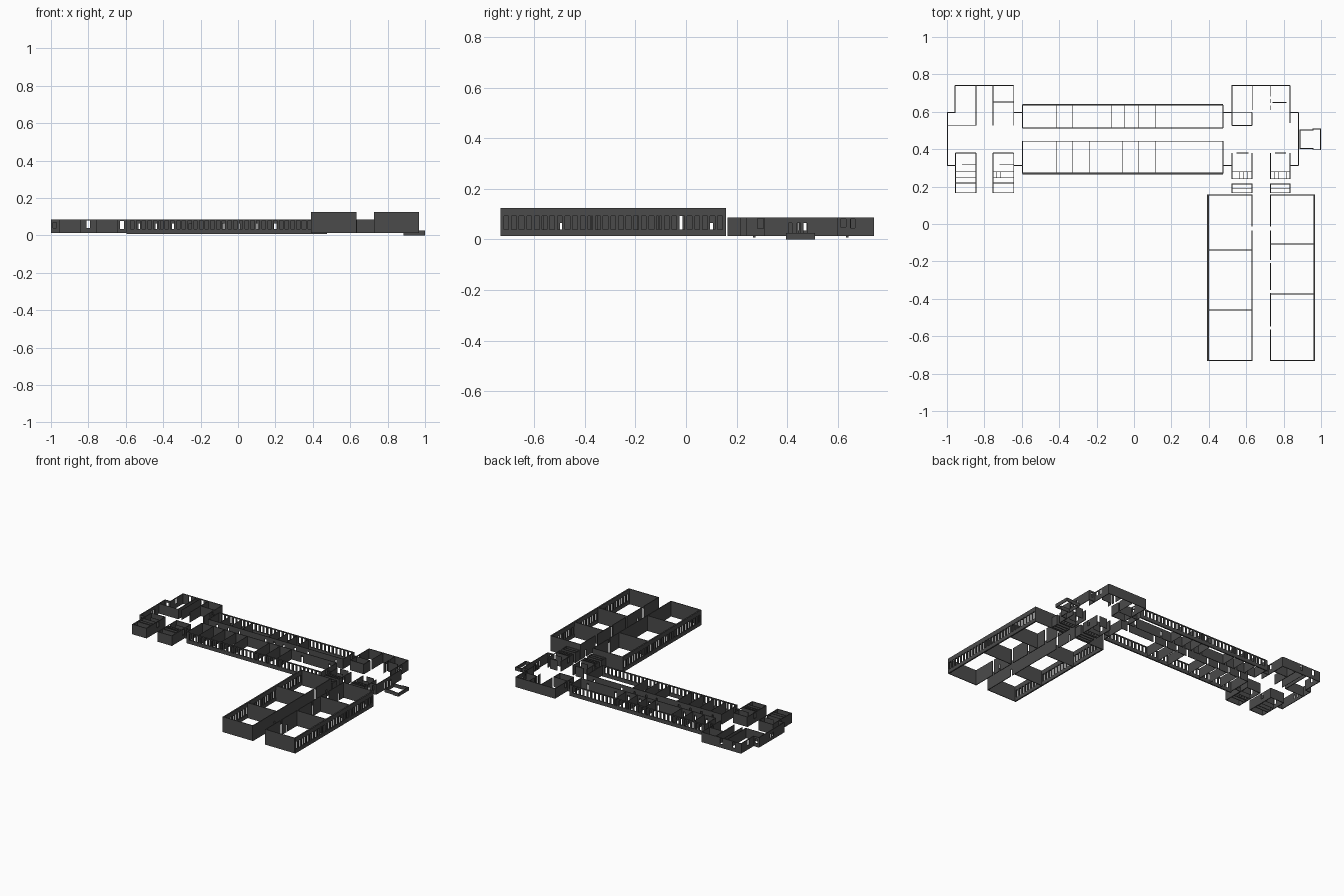
import bpy, bmesh

if "Cube" in bpy.data.objects:
    bpy.data.objects.remove(bpy.data.objects["Cube"])

GREY = bpy.data.materials.new("dark_grey")
GREY.diffuse_color = (0.07, 0.07, 0.07, 1)
GREY.use_nodes = True
GREY.node_tree.nodes["Principled BSDF"].inputs["Base Color"].default_value = GREY.diffuse_color
FLOOR, LOW, TALL = 0.014, 0.086, 0.124
DOOR = 0.064


def box(bm, x0, x1, y0, y1, z0, z1):
    v = [bm.verts.new((x, y, z)) for z in (z0, z1)
         for x, y in ((x0, y0), (x1, y0), (x1, y1), (x0, y1))]
    for f in ((3, 2, 1, 0), (4, 5, 6, 7), (0, 1, 5, 4),
              (1, 2, 6, 5), (2, 3, 7, 6), (3, 0, 4, 7)):
        bm.faces.new([v[i] for i in f])


def wall(bm, axis, at, a, b, top=LOW, t=0.005, holes=(), z0=FLOOR):
    """Wall along 'x' or 'y'; holes are (start, end, bottom, top)."""
    def piece(s, e, lo, hi):
        if e - s < 1e-4 or hi - lo < 1e-4:
            return
        if axis == 'x':
            box(bm, s, e, at - t / 2, at + t / 2, lo, hi)
        else:
            box(bm, at - t / 2, at + t / 2, s, e, lo, hi)
    cur = a
    for s, e, lo, hi in sorted(holes):
        piece(cur, s, z0, top)
        piece(s, e, z0, lo)
        piece(s, e, hi, top)
        cur = e
    piece(cur, b, z0, top)


def window_row(a, b, n, lo, hi, w=0.019):
    step = (b - a) / n
    return [(a + (i + .5) * step - w / 2, a + (i + .5) * step + w / 2, lo, hi)
            for i in range(n)]


def doors(centres, top=DOOR, w=0.014):
    return [(c - w / 2, c + w / 2, FLOOR, top) for c in centres]


def finish(bm, name):
    me = bpy.data.meshes.new(name)
    bm.to_mesh(me)
    bm.free()
    me.materials.append(GREY)
    bpy.context.collection.objects.link(bpy.data.objects.new(name, me))


# long classroom wing: windowed facades
for name, y in (("long_wing_back_facade", 0.637), ("long_wing_front_facade", 0.27)):
    bm = bmesh.new()
    wall(bm, 'x', y, -0.597, 0.477, t=0.009, z0=0.008,
         holes=window_row(-0.58, 0.46, 34, 0.034, 0.08))
    finish(bm, name)

# long wing: corridor walls, end walls and room partitions
back = [-0.505, -0.415, -0.327, -0.119, -0.05, 0.025, 0.116]
front = [-0.505, -0.415, -0.327, -0.236, -0.06, 0.025, 0.116]
for name, y, outer, parts in (("long_wing_back_rooms", 0.513, 0.637, back),
                              ("long_wing_front_rooms", 0.443, 0.27, front)):
    bm = bmesh.new()
    wall(bm, 'x', y, -0.595, 0.475, t=0.004,
         holes=doors([p - 0.02 for p in parts] + [0.2, 0.42]))
    lo, hi = min(y, outer), max(y, outer)
    for x in parts:
        wall(bm, 'y', x, lo, hi, t=0.002)
    for x in (-0.595, 0.475):
        wall(bm, 'y', x, lo, hi)
    finish(bm, name)

# tall wing: each side has a windowed facade, corridor wall and partitions
for side, outer, inner, parts in (("left", 0.396, 0.63, (-0.14, -0.46)),
                                  ("right", 0.964, 0.73, (-0.107, -0.375))):
    bm = bmesh.new()
    wall(bm, 'y', outer, -0.732, 0.157, TALL, 0.01,
         window_row(-0.725, 0.15, 29, 0.04, 0.093))
    finish(bm, f"tall_wing_{side}_facade")
    bm = bmesh.new()
    gaps = doors([-0.025], TALL, 0.022)
    if side == "right":
        gaps += doors([-0.2, -0.36, -0.555], TALL, 0.016)
    wall(bm, 'y', inner, -0.732, 0.157, TALL, 0.005, gaps + doors([-0.49, 0.10]))
    for y in (-0.73, 0.155) + parts:
        wall(bm, 'x', y, min(outer, inner), max(outer, inner), TALL, 0.005)
    finish(bm, f"tall_wing_{side}_rooms")

# left stair block: hall walls
bm = bmesh.new()
side_win = [(0.435, 0.447, 0.035, 0.064), (0.465, 0.477, 0.035, 0.064)]
wall(bm, 'y', -0.998, 0.313, 0.597, holes=side_win)
for y in (0.313, 0.597):
    wall(bm, 'x', y, -1, -0.955, holes=[(-0.99, -0.97, 0.04, 0.07)])
    wall(bm, 'x', y, -0.643, -0.597, holes=[(-0.63, -0.61, 0.034, 0.078)])
finish(bm, "left_block_hall")

# left stair block: back rooms
bm = bmesh.new()
wall(bm, 'x', 0.741, -0.957, -0.643,
     holes=[(-0.91, -0.89, 0.04, 0.08), (-0.81, -0.79, 0.04, 0.08)])
wall(bm, 'y', -0.956, 0.597, 0.741, holes=[(0.65, 0.67, 0.045, 0.08)])
wall(bm, 'y', -0.643, 0.527, 0.741, holes=[(0.61, 0.632, 0.045, 0.08)])
wall(bm, 'y', -0.845, 0.527, 0.741)
wall(bm, 'y', -0.818, 0.527, 0.741, t=0.002)
wall(bm, 'y', -0.754, 0.527, 0.741)
wall(bm, 'x', 0.527, -1, -0.845, t=0.003)
wall(bm, 'x', 0.652, -0.754, -0.643, t=0.004)
finish(bm, "left_block_back_rooms")

# left stair block: two small front rooms
for name, x0, x1 in (("left_block_washroom", -0.954, -0.845),
                     ("left_block_store", -0.754, -0.643)):
    bm = bmesh.new()
    for x in (x0, x1):
        wall(bm, 'y', x, 0.165, 0.38, holes=[(0.283, 0.307, 0.043, 0.082)])
    for y in (0.167, 0.22, 0.38):
        wall(bm, 'x', y, x0, x1)
    for y in (0.247, 0.28):
        wall(bm, 'x', y, x0, x1, t=0.002)
    wall(bm, 'x', 0.32, x0 + 0.035, x1, t=0.002)
    if x0 > -0.8:
        for k in (0.02, 0.042, 0.064, 0.086):
            wall(bm, 'y', x0 + k, 0.247, 0.28, t=0.002)
    finish(bm, name)

# right stair block: hall walls with entrance doors
bm = bmesh.new()
wall(bm, 'y', 0.879, 0.313, 0.597, holes=doors([0.411, 0.445, 0.472]))
for y in (0.313, 0.597):
    wall(bm, 'x', y, 0.835, 0.88, holes=[(0.85, 0.865, 0.04, 0.075)])
    wall(bm, 'x', y, 0.475, 0.523, holes=[(0.49, 0.51, 0.034, 0.078)])
finish(bm, "right_block_hall")

# right stair block: back rooms
bm = bmesh.new()
wall(bm, 'x', 0.741, 0.522, 0.835)
wall(bm, 'y', 0.523, 0.527, 0.741, holes=[(0.61, 0.632, 0.045, 0.08)])
wall(bm, 'y', 0.834, 0.54, 0.741,
     holes=[(0.61, 0.632, 0.05, 0.08), (0.65, 0.668, 0.045, 0.08)])
wall(bm, 'y', 0.634, 0.61, 0.741, t=0.002)
wall(bm, 'y', 0.632, 0.527, 0.597)
wall(bm, 'y', 0.73, 0.61, 0.741, t=0.003,
     holes=doors([0.64, 0.675], LOW))
wall(bm, 'x', 0.597, 0.523, 0.632, t=0.003)
wall(bm, 'x', 0.527, 0.523, 0.632)
wall(bm, 'x', 0.65, 0.74, 0.815, t=0.004)
finish(bm, "right_block_back_rooms")

# right stair block: two washrooms with stalls, plus small lobby rooms
for name, x0, x1 in (("right_block_left_washroom", 0.523, 0.632),
                     ("right_block_right_washroom", 0.73, 0.834)):
    bm = bmesh.new()
    for x in (x0, x1):
        wall(bm, 'y', x, 0.24, 0.38, holes=[(0.283, 0.307, 0.043, 0.082)])
        wall(bm, 'y', x, 0.165, 0.217)
    wall(bm, 'x', 0.38, x0 + 0.025, x1 - 0.02, t=0.004)
    for y in (0.167, 0.215, 0.242):
        wall(bm, 'x', y, x0, x1)
    wall(bm, 'x', 0.19, x0, x1, t=0.003)
    wall(bm, 'x', 0.28, x0, x1, t=0.002)
    wall(bm, 'x', 0.318, x0 + 0.035, x1 - 0.02, t=0.002)
    for k in (0.02, 0.042, 0.064, 0.086):
        wall(bm, 'y', x0 + k, 0.242, 0.28, t=0.002)
    finish(bm, name)

# low entrance porch kerb
bm = bmesh.new()
wall(bm, 'y', 0.997, 0.395, 0.508, top=0.025, z0=0)
for y, s in ((0.397, 1), (0.508, -1)):
    wall(bm, 'x', y + 0.006 * s, 0.885, 0.96, top=0.025, z0=0)
    wall(bm, 'x', y, 0.955, 1.0, top=0.025, z0=0)
wall(bm, 'y', 0.888, 0.403, 0.502, top=0.025, z0=0)
finish(bm, "entrance_porch")
